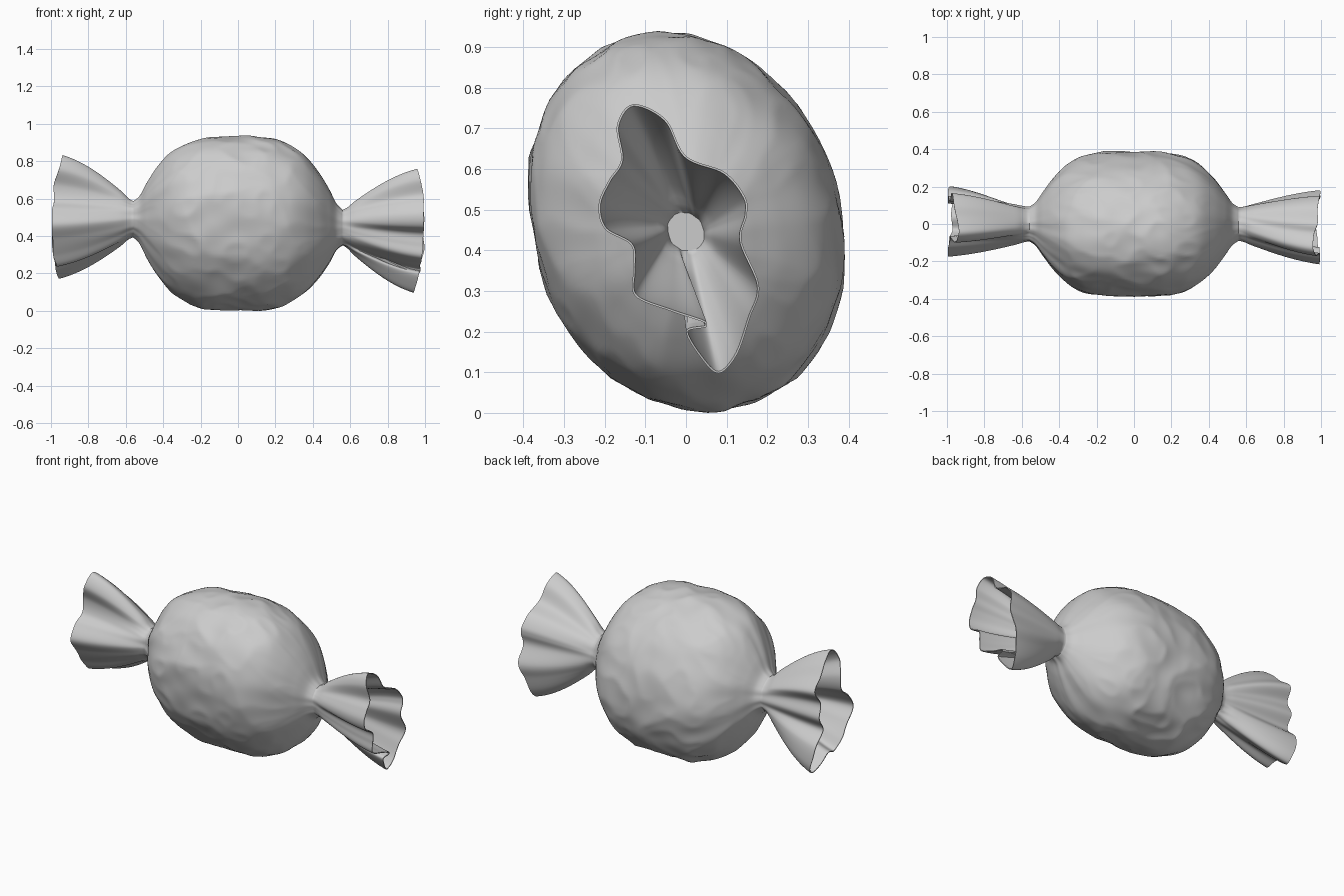
import bpy, bmesh, math
from mathutils import Vector, noise

if "Cube" in bpy.data.objects:
    bpy.data.objects.remove(bpy.data.objects["Cube"])

N = 180          # points around each ring
TAIL = 24        # rings along each flared tail


def spline(pts, i, closed=False):
    """Catmull-Rom point at fractional index i."""
    n = len(pts)
    k = math.floor(i)
    t = i - k
    get = (lambda j: pts[j % n]) if closed else (lambda j: pts[max(0, min(n - 1, j))])
    a, b, c, d = (Vector(get(k + j)) for j in (-1, 0, 1, 2))
    return 0.5 * (2 * b + (c - a) * t + (2 * a - 5 * b + 4 * c - d) * t * t
                  + (3 * b - a - 3 * c + d) * t ** 3)


def resample(pts):
    """N points evenly spaced along a closed spline."""
    fine = [spline(pts, len(pts) * i / 1500, True) for i in range(1501)]
    acc = [0]
    for p, q in zip(fine, fine[1:]):
        acc.append(acc[-1] + (q - p).length)
    out, j = [], 0
    for i in range(N):
        while acc[j] < acc[-1] * i / N:
            j += 1
        out.append(fine[j])
    return out


# Body profile: x, half width (y), half height (z); mirrored
half = [(0, .390, .470), (.1, .389, .469), (.19, .381, .457), (.28, .358, .424),
        (.36, .313, .373), (.43, .245, .292), (.485, .172, .205),
        (.525, .115, .128), (.56, .09, .095)]
profile = [(-x, y, z) for x, y, z in half[:0:-1]] + half

# Ruffled rims of the tails, as (y, z), from the top tip towards +y
rim_right = [(-.13, .757), (-.05, .72), (0, .63), (.095, .59), (.145, .53), (.15, .485),
             (.137, .42), (.18, .31), (.157, .23), (.125, .14), (.08, .095), (.035, .135),
             (0, .2), (.05, .216), (-.035, .247), (-.125, .285), (-.13, .35),
             (-.135, .41), (-.2, .45), (-.215, .51), (-.19, .57), (-.16, .62), (-.17, .705)]
rim_left = [(-.05, .83), (.03, .785), (.09, .725), (.165, .66), (.125, .58), (.15, .5),
            (.115, .42), (.185, .34), (.2, .23), (.165, .17), (.1, .205), (.04, .25),
            (-.03, .235), (-.08, .3), (-.13, .38), (-.175, .46), (-.13, .54),
            (-.08, .59), (-.07, .67), (-.1, .76)]


def body_ring(i):
    """Tilted oval ring with soft creases and pleats near the necks."""
    x, ry, rz = spline(profile, i)
    e = min(1, abs(x) / .56)
    zc = .465 - .022 * (x / .56) ** 3
    ring = []
    for k in range(N):
        t = 2 * math.pi * k / N
        s, c = math.sin(t), math.cos(t)
        # creases come from the ridges of folded noise
        q = Vector((x * 3.6, s * 1.7, c * 1.7))
        crease = abs(noise.noise(q + Vector((3, 7, 1)))) + .6 * abs(noise.noise(q * 2))
        side = 4 if x > 0 else 9
        pleat = noise.noise(Vector((s * 3.2 + side, c * 3.2, x * 1.2)))
        f = 1 - .05 * (crease - .1) * (1 - e ** 6) + .12 * pleat * e ** 4 * (1.25 - e) * 2
        ring.append(Vector((x, (ry * s - ry * .14 * c) * f, zc + rz * c * f)))
    return ring


def tail_rings(neck, rim_pts, sign):
    """Outer skin from neck to rim, then the inner skin back to the plug."""
    centre = sum(neck, Vector()) / N
    rim = []
    for p in resample(rim_pts):
        ripple = .014 * noise.noise(Vector((p.x * 9, p.y * 9, sign * 3))) - .006
        x = sign * min(1, 1 - .05 * ((p.y - .46) / .35) ** 2 + ripple)
        rim.append(Vector((x, p.x, p.y)))
    plug = [centre + (p - centre) * .5 + Vector((sign * .045, 0, 0)) for p in neck]
    inner_rim = []
    for k in range(N):
        tan = rim[(k + 1) % N] - rim[k - 1]
        inner_rim.append(rim[k] + Vector((0, tan.z, -tan.y)).normalized() * .005)

    def blend(a, b, t):
        g = .45 * t + .55 * math.sin(t * math.pi / 2) if t < 1 else 1
        g *= min(1, .45 + t * 4)          # leave the neck gently
        out = []
        for p, q in zip(a, b):
            v = p.lerp(q, g)
            v.x = p.x + (q.x - p.x) * t
            out.append(v)
        return out

    outer = [blend(neck, rim, j / TAIL) for j in range(1, TAIL + 1)]
    inner = [blend(plug, inner_rim, j / TAIL) for j in range(TAIL, -1, -1)]
    return outer + inner


# Assemble all rings from the left plug to the right plug
steps = 112
body = [body_ring((len(profile) - 1) * i / steps) for i in range(steps + 1)]
left = tail_rings(body[0], rim_left, -1)
right = tail_rings(body[-1], rim_right, 1)
rings = left[::-1] + body + right

bm = bmesh.new()
low = min(p.z for r in rings for p in r)
vr = [[bm.verts.new(p - Vector((0, 0, low))) for p in r] for r in rings]
for a, b in zip(vr, vr[1:]):
    for k in range(N):
        m = (k + 1) % N
        bm.faces.new((a[k], a[m], b[m], b[k]))
bm.faces.new(vr[0])
bm.faces.new(vr[-1][::-1])
bmesh.ops.recalc_face_normals(bm, faces=bm.faces)

mesh = bpy.data.meshes.new("candy_wrapper")
bm.to_mesh(mesh)
bm.free()
candy = bpy.data.objects.new("candy_wrapper", mesh)
bpy.context.collection.objects.link(candy)
bpy.context.view_layer.objects.active = candy
candy.select_set(True)
bpy.ops.object.shade_smooth_by_angle(angle=math.radians(60))
